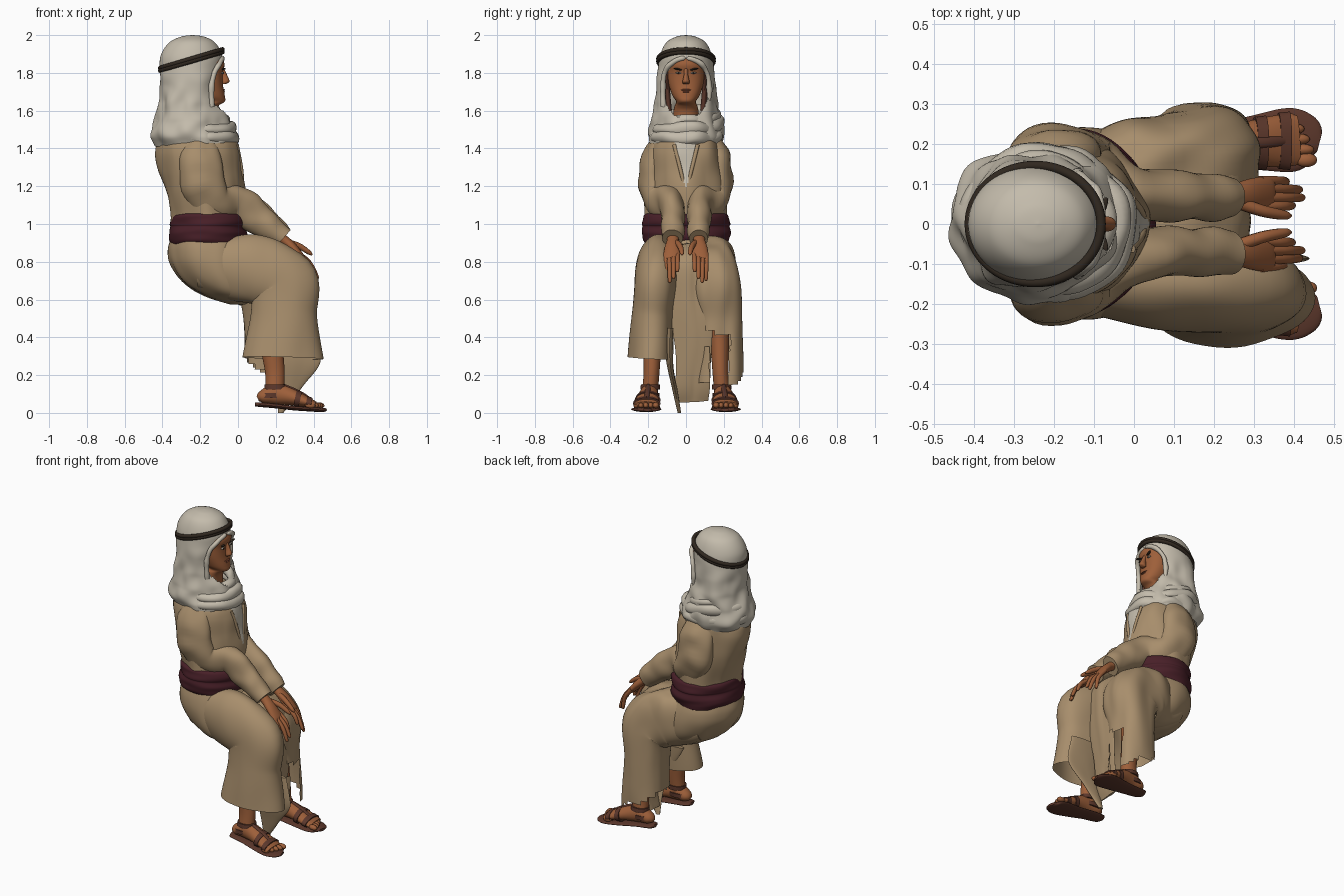
import bpy, bmesh, math
from mathutils import Vector, Matrix, noise

def mat(name, r, g, b):
    m = bpy.data.materials.new(name)
    m.diffuse_color = (r, g, b, 1)
    return m

TAN = mat("tan cloth", .39, .27, .15)
WHITE = mat("off white cloth", .55, .50, .41)
SKIN = mat("skin", .34, .115, .042)
SASH = mat("dark red cloth", .065, .014, .021)
LEATHER = mat("brown leather", .105, .038, .024)
DARK = mat("dark cord", .030, .021, .014)
LIP = mat("lips", .22, .065, .032)

def finish(name, bm, mats):
    bmesh.ops.recalc_face_normals(bm, faces=bm.faces)
    me = bpy.data.meshes.new(name)
    bm.to_mesh(me)
    bm.free()
    for m in mats:
        me.materials.append(m)
    for p in me.polygons:
        p.use_smooth = True
    ob = bpy.data.objects.new(name, me)
    bpy.context.collection.objects.link(ob)
    bpy.context.view_layer.objects.active = ob
    ob.select_set(True)
    bpy.ops.object.shade_smooth_by_angle(angle=math.radians(50))
    ob.select_set(False)
    return ob

def spline(a, b, c, d, t):
    return [.5 * (2*q + (r-p)*t + (2*p-5*q+4*r-s)*t*t + (3*q-p-3*r+s)*t**3)
            for p, q, r, s in zip(a, b, c, d)]

def power(x, e):
    return math.copysign(abs(x)**e, x)

def loft(name, secs, mats, n=40, k=6, amp=0, freq=(9, 9, 4), s=1, sq=1, calm=9,
         caps=(True, True), cut=None, paint=None, level=False):
    """Skin elliptical sections (x, y, z, radius a, radius b) along their path.
    sq < 1 is boxier; amp is the depth of the folds, which fade out above height calm."""
    secs = [(q[0], q[1]*s, *q[2:]) for q in secs]
    e = [secs[0]] + secs + [secs[-1]]
    pts = [spline(*e[i:i+4], j/k) for i in range(len(secs)-1) for j in range(k)] + [list(secs[-1])]
    bm, rings = bmesh.new(), []
    for i, p in enumerate(pts):
        a, b = pts[max(i-1, 0)], pts[min(i+1, len(pts)-1)]
        t = Vector((0, 0, -1)) if level else (Vector(b[:3]) - Vector(a[:3])).normalized()
        v = Vector((0, 1, 0))
        v = (v - t*v.dot(t)).normalized()
        u = v.cross(t)
        c, ring = Vector(p[:3]), []
        for j in range(n):
            w = 2*math.pi*j/n
            d = u*max(p[3], .001)*power(math.cos(w), sq) + v*max(p[4], .001)*power(math.sin(w), sq)
            if amp:
                q = c + d
                fold = amp * min(1, max(0, (calm-q.z)*5))
                d += d.normalized()*fold*noise.noise(Vector([f*g for f, g in zip(q, freq)]))
            ring.append(bm.verts.new(c + d))
        rings.append(ring)
    for r0, r1 in zip(rings, rings[1:]):
        for j in range(n):
            bm.faces.new((r0[j], r0[(j+1) % n], r1[(j+1) % n], r1[j]))
    if caps[0]: bm.faces.new(rings[0])
    if caps[1]: bm.faces.new(rings[-1])
    if cut:
        bmesh.ops.delete(bm, geom=[f for f in bm.faces if cut(f.calc_center_median())], context='FACES')
    if paint:
        for f in bm.faces:
            f.material_index = paint(f.calc_center_median())
    return finish(name, bm, mats)

def blob(name, loc, size, m, rot=(0, 0, 0)):
    bm = bmesh.new()
    bmesh.ops.create_uvsphere(bm, u_segments=16, v_segments=10, radius=1)
    ob = finish(name, bm, [m])
    ob.location, ob.scale, ob.rotation_euler = loc, size, rot
    return ob

def hoop(name, loc, rx, ry, r, tilt, m, amp=0):
    """Closed roll around the vertical axis, pitched by tilt."""
    bm, N, K = bmesh.new(), 72, 12
    rot, rings = Matrix.Rotation(tilt, 3, 'Y'), []
    for i in range(N):
        w, ring = 2*math.pi*i/N, []
        for j in range(K):
            a = 2*math.pi*j/K
            q = Vector(((rx + r*math.cos(a))*math.cos(w), (ry + r*math.cos(a))*math.sin(w), r*math.sin(a)))
            q = rot @ q + Vector(loc)
            if amp: q += Vector((math.cos(w), math.sin(w), 1))*amp*noise.noise(q*8)
            ring.append(bm.verts.new(q))
        rings.append(ring)
    for i in range(N):
        a, b = rings[i], rings[(i+1) % N]
        for j in range(K):
            bm.faces.new((a[j], a[(j+1) % K], b[(j+1) % K], b[j]))
    return finish(name, bm, [m])

# torso of the robe with the shirt showing in the neckline
loft("robe_torso", [(-.21, 0, 1.52, .12, .12), (-.215, 0, 1.45, .2, .17), (-.21, 0, 1.38, .225, .19),
     (-.2, 0, 1.28, .222, .2), (-.18, 0, 1.18, .212, .21), (-.16, 0, 1.06, .195, .21), (-.16, 0, 1.0, .19, .21)],
     [TAN, WHITE], n=220, k=14, amp=.02, level=True,
     paint=lambda c: 1 if c.x > -.1 and abs(c.y) < (c.z-1.18)*.24 else 0)
for s in (1, -1):
    loft("lapel", [(.026, .004, 1.18, .008, .008), (.02, .03, 1.29, .008, .01), (-.004, .062, 1.42, .008, .01)],
         [TAN], n=12, s=s)

# sash with rolled folds
loft("sash", [(-.155, 0, 1.055, .19, .212), (-.155, 0, 1.04, .203, .228), (-.157, 0, 1.0, .207, .232),
     (-.157, 0, .985, .202, .227), (-.158, 0, .95, .208, .235), (-.16, 0, .92, .205, .23), (-.16, 0, .89, .192, .215)],
     [SASH], n=64, amp=.012, freq=(5, 5, 22), level=True)

# seat of the robe
loft("robe_seat", [(-.16, 0, .93, .19, .21), (-.15, 0, .86, .215, .235), (-.13, 0, .78, .22, .24),
     (-.08, 0, .68, .2, .22), (-.03, 0, .61, .13, .17), (0, 0, .575, .04, .06)],
     [TAN], n=72, amp=.015, freq=(8, 14, 3), level=True)

# robe over the legs: the right one whole, the left one torn open at the shin
loft("robe_right_leg", [(-.2, -.1, .78, .12, .1), (-.02, -.125, .765, .17, .122), (.13, -.145, .745, .18, .123),
     (.24, -.16, .68, .183, .118), (.24, -.175, .52, .17, .112), (.235, -.187, .29, .215, .118)],
     [TAN], n=64, k=8, amp=.015, freq=(6, 9, 3), caps=(True, False))
loft("robe_left_leg", [(-.2, .1, .78, .12, .1), (-.04, .125, .765, .17, .122), (.05, .14, .745, .175, .128),
     (.15, .155, .67, .165, .132), (.16, .165, .48, .13, .128), (.165, .18, .13, .13, .12)],
     [TAN], n=96, k=14, amp=.015, freq=(9, 12, 3), sq=.75, caps=(True, False),
     cut=lambda c: (c.x > .17 and (c.z < .43 - .2*abs(c.y-.12) and .07 < c.y < .235 and c.z > .34
                    or c.z < .35 and .125 < c.y < .225))
     or c.z < .3 - .45*(c.x+.02) + .01*math.sin(40*c.x))
# cloth hanging between the legs
loft("hanging_panel", [(0, .02, .86, .03, .12), (.15, .02, .86, .03, .13), (.26, .03, .79, .018, .13),
     (.275, .03, .6, .012, .12), (.265, .04, .35, .01, .1), (.245, .04, .15, .01, .095), (.22, .045, .06, .008, .08)],
     [TAN], n=48, k=8, amp=.015, freq=(12, 16, 3))
loft("torn_flap", [(.24, -.085, .45, .17, .02), (.31, -.085, .27, .13, .016), (.27, -.06, .13, .065, .012),
     (.225, -.035, 0, .015, .01)], [TAN], n=32, amp=.01, level=True)

for s in (1, -1):
    # sleeve with a loose elbow, palm, fingers and thumb
    loft("sleeve", [(-.2, .12, 1.44, .09, .06), (-.2, .165, 1.35, .11, .07), (-.185, .175, 1.21, .12, .075),
         (-.12, .135, 1.12, .1, .085), (-.01, .079, 1.11, .095, .073), (.09, .07, 1.04, .088, .064),
         (.17, .067, .985, .07, .06), (.24, .066, .925, .058, .056)], [TAN], amp=.014, freq=(10, 10, 10), s=s)
    loft("palm", [(.2, .07, .945, .028, .032), (.25, .07, .91, .026, .032), (.29, .073, .875, .024, .04),
         (.335, .076, .825, .018, .044), (.347, .076, .812, .01, .038)], [SKIN], n=20, s=s)
    for y, tip in ((.044, (.395, .046, .755)), (.066, (.418, .066, .72)), (.088, (.412, .086, .7)), (.108, (.38, .106, .71))):
        x, ty, z = tip
        loft("finger", [(.315, y, .845, .013, .013), ((.325+x)/2+.012, (y+ty)/2, (.83+z)/2+.01, .013, .0125),
             (x, ty, z, .01, .01), (x+.003, ty, z-.009, .003, .003)], [SKIN], n=10, k=4, s=s)
    loft("thumb", [(.255, .055, .905, .016, .016), (.32, .033, .885, .016, .015), (.375, .022, .85, .012, .012),
         (.392, .021, .836, .004, .004)], [SKIN], n=10, k=4, s=s)

    # shin, foot and toes
    loft("shin", [(.17, .17, .52, .06, .055), (.175, .178, .38, .06, .05), (.195, .182, .22, .052, .042),
         (.195, .19, .12, .05, .042), (.195, .19, .08, .05, .042)], [SKIN], n=24, s=s)
    loft("foot", [(.105, .19, .075, .015, .02), (.13, .19, .085, .035, .04), (.2, .193, .1, .055, .045),
         (.28, .2, .085, .045, .055), (.36, .207, .058, .03, .065), (.41, .21, .042, .018, .062)], [SKIN], n=28, s=s)
    for i in range(5):
        blob("toe", (.43-.006*i-.003*i*i/2, s*(.16+.026*i), .04), (.028, .014 if i else .018, .016), SKIN, (0, .1, 0))
    # sandal sole and straps
    loft("sandal_sole", [(.09, .19, .045, .01, .02), (.11, .19, .044, .012, .045), (.2, .193, .036, .012, .055),
         (.3, .203, .025, .012, .068), (.39, .21, .019, .012, .08), (.44, .21, .016, .012, .062),
         (.464, .205, .016, .008, .025)], [LEATHER], n=24, s=s)
    for x, y, z, a, b in ((.375, .208, .052, .033, .071), (.315, .203, .07, .046, .066)):
        loft("toe_strap", [(x-.014, y, z+.004, a+.001, b-.001), (x+.014, y, z-.002, a-.003, b+.002)],
             [LEATHER], n=28, s=s)
    loft("ankle_strap", [(.197, .189, .15, .058, .05), (.199, .19, .125, .06, .052)], [LEATHER], n=28, s=s, level=True)
    loft("heel_strap", [(.185, .19, .105, .073, .05), (.18, .19, .08, .073, .05)], [LEATHER], n=28, s=s, level=True)
    loft("top_strap", [(.215, .196, .15, .012, .014), (.265, .2, .136, .009, .014), (.33, .204, .108, .008, .014),
         (.375, .208, .08, .007, .012)], [LEATHER], n=12, s=s)

    # eyes, brows and the hair beside the face
    blob("eye", (-.082, s*.04, 1.80), (.007, .015, .005), WHITE)
    blob("pupil", (-.077, s*.039, 1.80), (.004, .006, .005), DARK)
    blob("brow", (-.077, s*.043, 1.82), (.009, .026, .005), DARK, (s*.2, 0, -s*.35))
    loft("side_hair", [(-.18, .085, 1.86, .03, .012), (-.18, .1, 1.75, .035, .014), (-.18, .09, 1.6, .03, .015)],
         [LEATHER], n=16, s=s)

# head and neck
loft("head", [(-.2, 0, 1.45, .08, .075), (-.195, 0, 1.58, .07, .068), (-.175, 0, 1.625, .07, .06),
     (-.14, 0, 1.648, .07, .052), (-.15, 0, 1.68, .08, .072), (-.165, 0, 1.74, .085, .092), (-.178, 0, 1.80, .097, .1),
     (-.18, 0, 1.85, .108, .1), (-.2, 0, 1.91, .1, .09)], [SKIN], n=40, level=True, sq=.9)
loft("nose", [(-.085, 0, 1.825, .01, .01), (-.073, 0, 1.785, .017, .012), (-.067, 0, 1.755, .022, .019),
     (-.074, 0, 1.742, .012, .016)], [SKIN], n=16, level=True)
blob("upper_lip", (-.08, 0, 1.71), (.011, .027, .005), LIP)
blob("lower_lip", (-.081, 0, 1.70), (.012, .023, .006), LIP)
blob("chin", (-.09, 0, 1.66), (.02, .028, .018), SKIN)

# headcloth with the face opening
loft("headcloth", [(-.24, 0, 2.0, .002, .002), (-.24, 0, 1.992, .06, .05), (-.243, 0, 1.96, .122, .105),
     (-.247, 0, 1.89, .163, .138), (-.252, 0, 1.8, .162, .15), (-.25, 0, 1.7, .165, .16), (-.25, 0, 1.6, .182, .172),
     (-.24, 0, 1.52, .212, .19), (-.232, 0, 1.46, .225, .198), (-.228, 0, 1.41, .205, .183)],
     [WHITE], n=144, k=10, amp=.024, freq=(11, 11, 11), calm=1.85, caps=(True, False), level=True,
     cut=lambda c: c.x > -.21 and ((c.z-1.715)/.16)**2 + (c.y/.118)**2 < 1)
edge = [(-.14, .118, 1.62), (-.14, .124, 1.72), (-.125, .112, 1.8), (-.095, .075, 1.853), (-.083, 0, 1.878)]
edge = edge + [(x, -y, z) for x, y, z in edge[-2::-1]]
loft("headcloth_brim", [(*p, .014, .014) for p in edge], [WHITE], n=16, amp=.006, freq=(20, 20, 20))
# rolls of cloth round the neck
for z, rx, ry, r, t in ((1.565, .14, .14, .03, .2), (1.52, .178, .158, .036, .13), (1.465, .2, .163, .035, .05)):
    hoop("neck_fold", (-.222, 0, z), rx, ry, r, t, WHITE, amp=.022)
# head cord
for dz, r in ((.007, .012), (-.007, .012)):
    hoop("head_cord", (-.247, 0, 1.868+dz), .172, .146, r, -.29, DARK)
